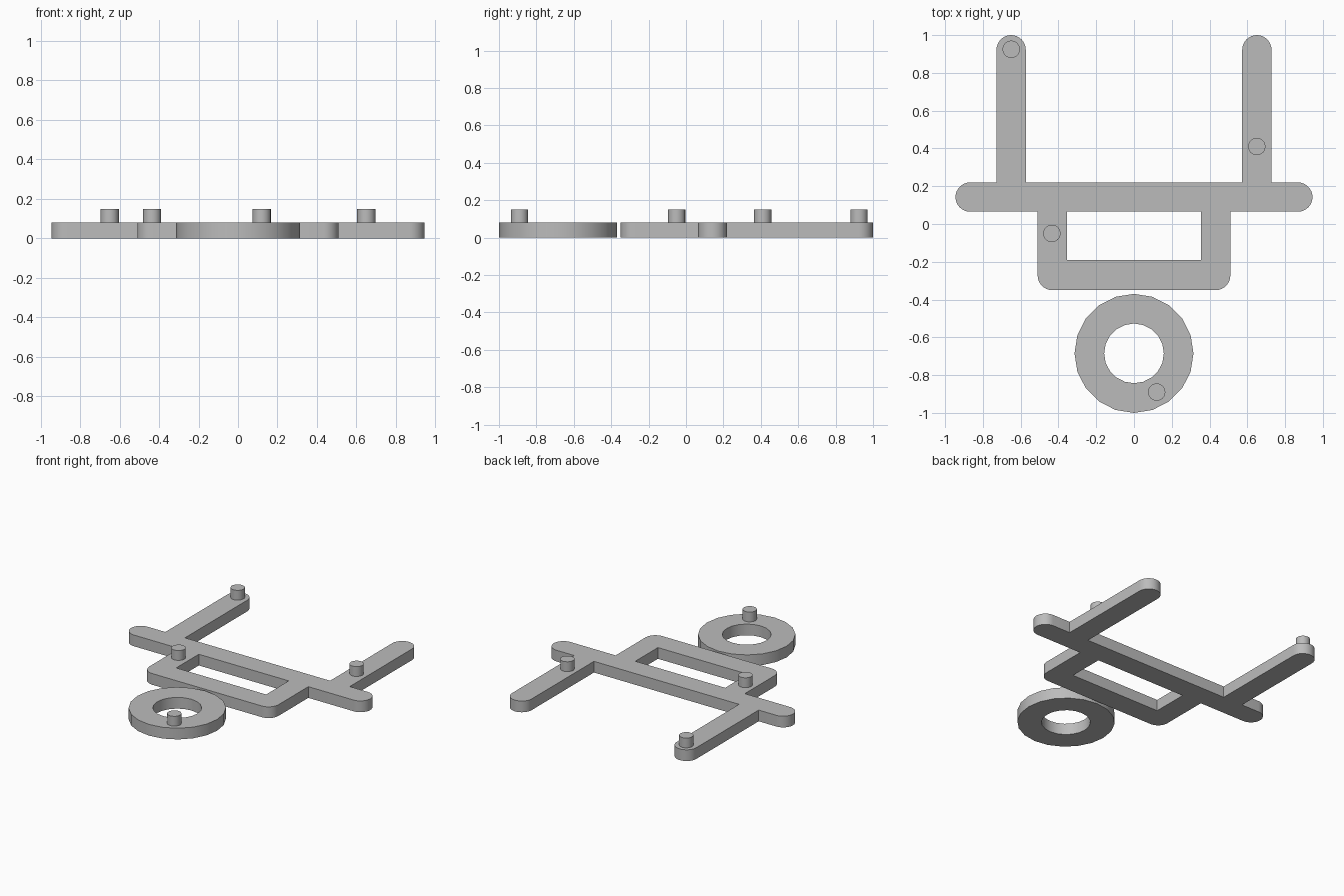
import bpy
import bmesh
from math import sin, cos, tan, pi, radians
from mathutils import Vector

if "Cube" in bpy.data.objects:
    bpy.data.objects.remove(bpy.data.objects["Cube"], do_unlink=True)

THICK = 0.08      # plate thickness
R = 0.0775        # rounding, half the bar width
PEG_TOP = 0.15

grey = bpy.data.materials.new("plain_grey")
grey.use_nodes = True
colour = (0.5, 0.5, 0.5, 1)
grey.diffuse_color = colour
grey.node_tree.nodes["Principled BSDF"].inputs["Base Color"].default_value = colour


def rounded(corners, steps=8):
    """Turn (x, y, radius) right-angled corners into a rounded outline."""
    points = []
    for i, (x, y, r) in enumerate(corners):
        p = Vector((x, y))
        if r == 0:
            points.append(p)
            continue
        a = (Vector(corners[i - 1][:2]) - p).normalized()
        b = (Vector(corners[(i + 1) % len(corners)][:2]) - p).normalized()
        centre = p + (a + b) * r
        for k in range(steps + 1):
            t = k / steps * pi / 2
            points.append(centre - b * r * cos(t) - a * r * sin(t))
    return points


def circle(x, y, r, sides):
    return [Vector((x + r * sin(2 * pi * k / sides), y + r * cos(2 * pi * k / sides)))
            for k in range(sides)]


def plate(name, outlines, bottom, top):
    """Extrude nested outlines into a solid plate with holes."""
    curve = bpy.data.curves.new(name, "CURVE")
    curve.dimensions = "2D"
    curve.fill_mode = "BOTH"
    curve.extrude = (top - bottom) / 2
    for outline in outlines:
        spline = curve.splines.new("POLY")
        spline.points.add(len(outline) - 1)
        for point, p in zip(spline.points, outline):
            point.co = (p.x, p.y, 0, 1)
        spline.use_cyclic_u = True
    helper = bpy.data.objects.new(name + "_outline", curve)
    bpy.context.collection.objects.link(helper)
    evaluated = helper.evaluated_get(bpy.context.evaluated_depsgraph_get())
    mesh = bpy.data.meshes.new_from_object(evaluated)
    bpy.data.objects.remove(helper, do_unlink=True)
    mesh.name = name

    # Weld the caps to the walls and rest the plate at its height
    bm = bmesh.new()
    bm.from_mesh(mesh)
    bmesh.ops.remove_doubles(bm, verts=bm.verts, dist=0.0001)
    bmesh.ops.recalc_face_normals(bm, faces=bm.faces)
    bmesh.ops.translate(bm, verts=bm.verts, vec=(0, 0, (top + bottom) / 2))
    bm.to_mesh(mesh)
    bm.free()
    mesh.materials.clear()
    mesh.materials.append(grey)
    obj = bpy.data.objects.new(name, mesh)
    bpy.context.collection.objects.link(obj)
    bpy.ops.object.select_all(action="DESELECT")
    obj.select_set(True)
    bpy.context.view_layer.objects.active = obj
    bpy.ops.object.shade_smooth_by_angle(angle=radians(30))
    return obj


# Frame: crossbar, two arms and lower loop as one mirrored outline
right_half = [(0.51, -0.35, R), (0.51, 0.065, 0), (0.945, 0.065, R), (0.945, 0.22, R),
              (0.728, 0.22, 0), (0.728, 1, R), (0.573, 1, R), (0.573, 0.22, 0)]
left_half = [(-x, y, r) for x, y, r in reversed(right_half)]
window = [(0.355, -0.19, 0), (0.355, 0.065, 0), (-0.355, 0.065, 0), (-0.355, -0.19, 0)]
plate("body_frame", [rounded(right_half + left_half), rounded(window)], 0, THICK)

# Separate ring in front of the frame
plate("head_ring", [circle(0, -0.685, 0.315, 20), circle(0, -0.685, 0.158, 20)], 0, THICK)

# Round pegs standing on the plates
pegs = {"left_arm_peg": (0.65, 0.41), "right_arm_peg": (-0.65, 0.925),
        "loop_peg": (-0.435, -0.05), "ring_peg": (0.12, -0.89)}
for name, (x, y) in pegs.items():
    plate(name, [circle(x, y, 0.046, 24)], THICK - 0.01, PEG_TOP)
